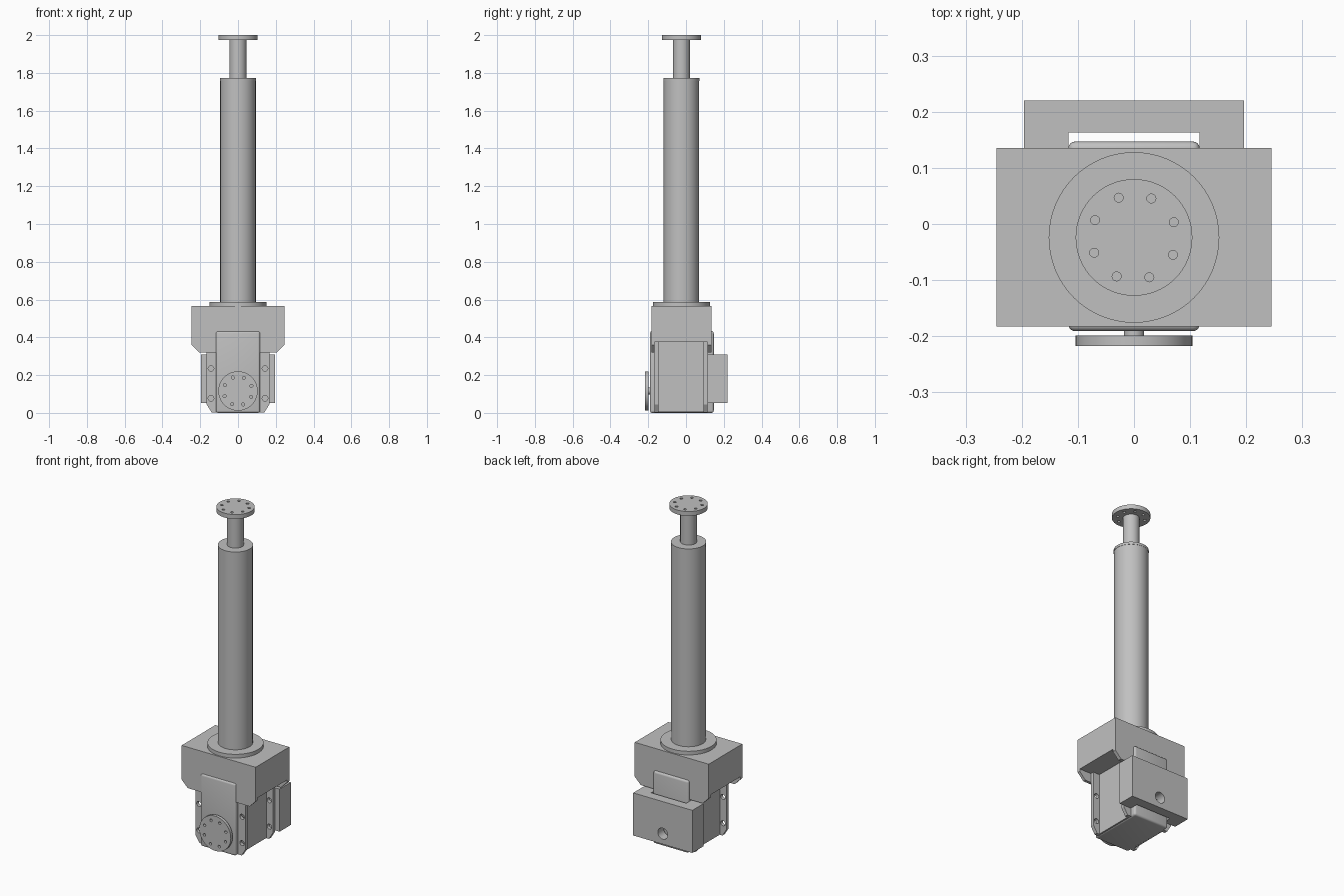
import bpy, bmesh, math
from mathutils import Matrix, Vector

if "Cube" in bpy.data.objects:
    bpy.data.objects.remove(bpy.data.objects["Cube"])

grey = bpy.data.materials.new("machined grey")
grey.diffuse_color = (0.53, 0.53, 0.53, 1)
grey.use_nodes = True
grey.node_tree.nodes["Principled BSDF"].inputs["Base Color"].default_value = grey.diffuse_color

AXIS_Y = -0.024   # lift column centre line
HUB_Z = 0.116     # output shaft height


def finish(bm, name):
    bmesh.ops.recalc_face_normals(bm, faces=bm.faces)
    me = bpy.data.meshes.new(name)
    bm.to_mesh(me)
    bm.free()
    ob = bpy.data.objects.new(name, me)
    bpy.context.collection.objects.link(ob)
    me.materials.append(grey)
    return ob


def activate(ob):
    bpy.ops.object.select_all(action='DESELECT')
    ob.select_set(True)
    bpy.context.view_layer.objects.active = ob


def smooth(ob):
    activate(ob)
    bpy.ops.object.shade_smooth_by_angle(angle=math.radians(30))


def prism(name, pts, lo, hi, axis):
    """Extrude a profile: (x, z) points along y, or (x, y) points along z."""
    bm = bmesh.new()
    place = (lambda a, b: (a, lo, b)) if axis == 'y' else (lambda a, b: (a, b, lo))
    step = Vector((0, hi - lo, 0)) if axis == 'y' else Vector((0, 0, hi - lo))
    face = bm.faces.new([bm.verts.new(place(a, b)) for a, b in pts])
    ext = bmesh.ops.extrude_face_region(bm, geom=[face])
    bmesh.ops.translate(bm, vec=step,
                        verts=[v for v in ext['geom'] if isinstance(v, bmesh.types.BMVert)])
    return finish(bm, name)


def box(name, x, y0, y1, z0, z1):
    return prism(name, [(-x, z0), (x, z0), (x, z1), (-x, z1)], y0, y1, 'y')


def rods(name, radius, lo, hi, centres, axis, seg=24):
    """One or more cylinders with the given centres, along y or z."""
    bm = bmesh.new()
    for a, b in centres:
        mid = (lo + hi) / 2
        m = (Matrix.Translation((a, mid, b)) @ Matrix.Rotation(math.pi / 2, 4, 'X')
             if axis == 'y' else Matrix.Translation((a, b, mid)))
        bmesh.ops.create_cone(bm, cap_ends=True, segments=seg, radius1=radius,
                              radius2=radius, depth=hi - lo, matrix=m)
    return finish(bm, name)


def cut(ob, cutter):
    mod = ob.modifiers.new("cut", 'BOOLEAN')
    mod.operation, mod.object, mod.solver = 'DIFFERENCE', cutter, 'EXACT'
    activate(ob)
    bpy.ops.object.modifier_apply(modifier=mod.name)
    bpy.data.objects.remove(cutter)


def bevel(ob, width, segments):
    mod = ob.modifiers.new("bevel", 'BEVEL')
    mod.width, mod.segments = width, segments
    activate(ob)
    bpy.ops.object.modifier_apply(modifier=mod.name)


def cylinder(name, radius, lo, hi, centre, axis):
    ob = rods(name, radius, lo, hi, [centre], axis, 64)
    smooth(ob)
    return ob


def bolt_flange(name, lo, hi, centre, axis):
    """Disc with eight bolt holes."""
    ob = rods(name, 0.104, lo, hi, [centre], axis, 64)
    ring = [(centre[0] + 0.076 * math.cos(math.radians(21 + 45 * i)),
             centre[1] + 0.076 * math.sin(math.radians(21 + 45 * i))) for i in range(8)]
    cut(ob, rods("holes", 0.008, lo - 0.02, hi + 0.02, ring, axis, 16))
    smooth(ob)


# Lift column
c = (0, AXIS_Y)
cylinder("column_collar", 0.152, 0.56, 0.587, c, 'z')
cylinder("column_tube", 0.094, 0.58, 1.757, c, 'z')
cylinder("column_end_cap", 0.0955, 1.757, 1.772, c, 'z')
cylinder("piston_rod", 0.045, 1.76, 1.98, c, 'z')
bolt_flange("top_flange", 1.974, 2.0, c, 'z')

# Head block: chamfered lower corners, channel underneath for the gearbox
head = prism("head_block", [(-0.205, 0.32), (0.205, 0.32), (0.245, 0.36), (0.245, 0.565),
                            (-0.245, 0.565), (-0.245, 0.36)], -0.183, 0.135, 'y')
cut(head, box("channel", 0.4, -0.166, 0.113, 0.2, 0.375))

# Gearbox core and its rounded spine that shows front and back
box("gearbox_core", 0.123, -0.15, 0.1, 0.004, 0.38)
spine = box("gearbox_spine", 0.117, -0.191, 0.147, 0.0, 0.433)
bevel(spine, 0.012, 4)
smooth(spine)

# Mounting ears with bolt holes
for name, y0, y1 in (("front_ears", -0.166, -0.145), ("back_ears", 0.092, 0.113)):
    ears = prism(name, [(-0.14, 0.003), (0.14, 0.003), (0.166, 0.045), (0.166, 0.376),
                        (-0.166, 0.376), (-0.166, 0.045)], y0, y1, 'y')
    spots = [(s * 0.143, z) for s in (-1, 1) for z in (0.077, 0.235)]
    cut(ears, rods("holes", 0.015, y0 - 0.02, y1 + 0.02, spots, 'y'))
    smooth(ears)

# Rear bracket: U-shaped in plan, bored through the middle
bracket = prism("rear_bracket", [(-0.196, 0.113), (-0.117, 0.113), (-0.117, 0.163),
                                 (0.117, 0.163), (0.117, 0.113), (0.196, 0.113),
                                 (0.196, 0.22), (-0.196, 0.22)], 0.053, 0.308, 'z')
cut(bracket, rods("bore", 0.033, 0.15, 0.25, [(0, HUB_Z)], 'y', 32))
smooth(bracket)

# Output shaft and drive flange
cylinder("output_shaft", 0.018, -0.205, -0.18, (0, HUB_Z), 'y')
bolt_flange("drive_flange", -0.217, -0.199, (0, HUB_Z), 'y')
